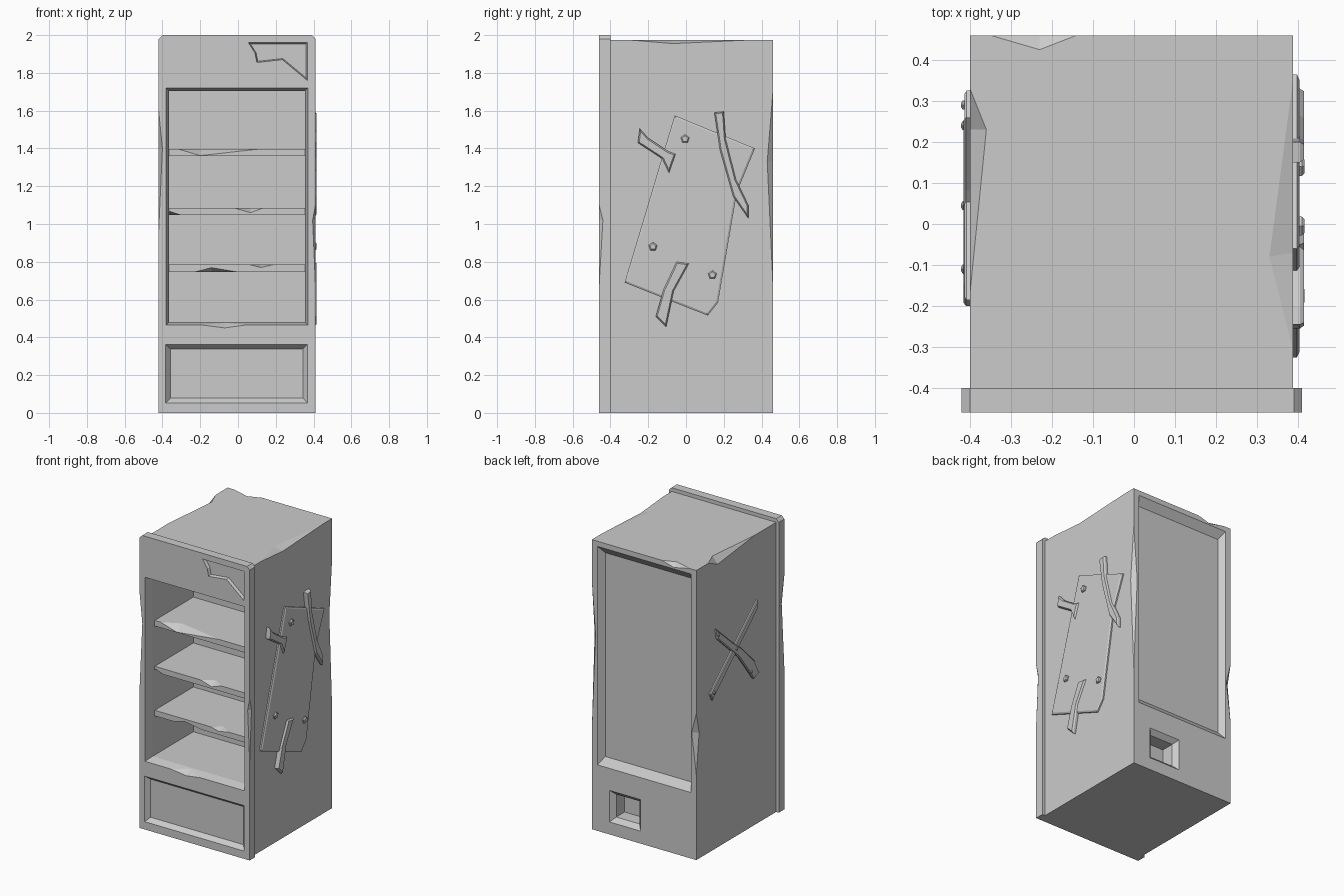
import bpy, bmesh
from math import cos, sin, tau
from mathutils import Vector

if "Cube" in bpy.data.objects:
    bpy.data.objects.remove(bpy.data.objects["Cube"])

metal = bpy.data.materials.new("plain_grey")
metal.use_nodes = True
GREY = (0.6, 0.6, 0.6, 1)
metal.diffuse_color = GREY
metal.node_tree.nodes["Principled BSDF"].inputs["Base Color"].default_value = GREY


def finish(name, bm):
    bmesh.ops.recalc_face_normals(bm, faces=bm.faces)
    me = bpy.data.meshes.new(name)
    bm.to_mesh(me)
    bm.free()
    me.materials.append(metal)
    ob = bpy.data.objects.new(name, me)
    bpy.context.collection.objects.link(ob)
    return ob


def hull(name, points):
    bm = bmesh.new()
    for p in points:
        bm.verts.new(p)
    bmesh.ops.convex_hull(bm, input=bm.verts)
    bmesh.ops.dissolve_limit(bm, angle_limit=0.002, verts=bm.verts, edges=bm.edges)
    return finish(name, bm)


def rect(x0, x1, z0, z1, y, dx=0, dz=0):
    return [(x, y, z) for x in (x0 + dx, x1 - dx) for z in (z0 + dz, z1 - dz)]


def box(name, x0, x1, y0, y1, z0, z1):
    return hull(name, rect(x0, x1, z0, z1, y0) + rect(x0, x1, z0, z1, y1))


def plate(name, points, direction, height, rim=0.006):
    """Flat outline pushed along a direction, with a slightly sloped rim."""
    bm = bmesh.new()
    face = bm.faces.new([bm.verts.new(p) for p in points])
    face.normal_update()
    up = Vector(direction)
    if face.normal.dot(up) < 0:
        face.normal_flip()
    ext = bmesh.ops.extrude_face_region(bm, geom=[face], use_keep_orig=True)["geom"]
    cap = [g for g in ext if isinstance(g, bmesh.types.BMFace)][0]
    bmesh.ops.translate(bm, verts=cap.verts, vec=up * height * 0.6)
    bm.normal_update()
    bmesh.ops.inset_region(bm, faces=[cap], thickness=rim, use_even_offset=True)
    bmesh.ops.translate(bm, verts=cap.verts, vec=up * height * 0.4)
    return finish(name, bm)


def cut(target, cutter):
    cutter.hide_render = True
    cutter.hide_set(True)
    mod = target.modifiers.new("cut", "BOOLEAN")
    mod.operation = "DIFFERENCE"
    mod.solver = "EXACT"
    mod.object = cutter


def dent(target, a, b, p, q):
    """Chip the edge a-b, reaching p on one face and q on the other."""
    a, b, p, q = map(Vector, (a, b, p, q))
    outside = (a + b) - (p + q) / 2
    cut(target, hull("dent_cutter", (a, b, p, q, outside)))


# Cabinet body and front frame
L, R, BACK, TOP = -0.40, 0.388, 0.46, 1.975
body = box("cabinet_body", L, R, -0.40, BACK, 0, TOP)
outline = [(-0.42, 0), (0.41, 0), (0.41, 1.98), (0.39, 2), (-0.40, 2), (-0.42, 1.98)]
frame = hull("front_frame", [(x, y, z) for x, z in outline for y in (-0.46, -0.40)])

# Display opening with a sloped rim
window = (-0.365, 0.355, 0.48, 1.705)
rim = hull("rim_cutter", rect(*window, -0.52, -0.03, -0.03) + rect(*window, -0.40))
cavity = box("cavity_cutter", -0.365, 0.355, -0.44, 0.04, 0.48, 1.705)
cut(frame, rim)
cut(frame, cavity)
cut(body, cavity)

# Recessed lower panel and broken sign recess
low = (-0.383, 0.368, 0.053, 0.363)
cut(frame, hull("lower_panel_cutter",
                rect(*low, -0.49, -0.025, -0.025) + rect(*low, -0.43, 0.025, 0.025)))
sign = [(0.055, 1.96), (0.367, 1.96), (0.367, 1.76), (0.235, 1.87), (0.10, 1.855), (0.09, 1.905)]
cut(frame, plate("sign_cutter", [(x, -0.48, z) for x, z in sign], (0, 1, 0), 0.04))

# Recessed back panel and socket
panel = (-0.36, 0.345, 0.45, 1.94)
cut(body, hull("back_panel_cutter",
               rect(*panel, 0.50, -0.03, -0.05) + rect(*panel, 0.42, 0.03, 0.05)))
socket = (0.02, 0.255, 0.085, 0.30)
cut(body, hull("socket_cutter",
               rect(*socket, 0.49, -0.03, -0.03) + rect(*socket, 0.43, 0.03, 0.03)))
cut(body, box("socket_hole_cutter", 0.05, 0.225, 0.34, 0.44, 0.115, 0.27))

# Shelves
SY = -0.376
shelves = [box("shelf", -0.365, 0.355, SY, 0.04, z - 0.038, z) for z in (1.398, 1.085, 0.785)]


def shelf_dent(shelf, z, x0, xm, x1, drop, depth):
    dent(shelf, (x0, SY, z), (x1, SY, z), (xm, SY + depth, z), (xm, SY, z - drop))


shelf_dent(shelves[0], 1.398, -0.32, -0.20, 0.12, 0.036, 0.06)
shelf_dent(shelves[1], 1.085, -0.02, 0.065, 0.135, 0.025, 0.05)
shelf_dent(shelves[1], 1.047, -0.39, -0.36, -0.30, -0.02, 0.05)
shelf_dent(shelves[2], 0.785, 0.06, 0.12, 0.19, 0.015, 0.05)
shelf_dent(shelves[2], 0.747, -0.225, -0.14, -0.01, -0.022, 0.05)

# Chipped edges of the frame
dent(frame, (0.41, -0.46, 1.10), (0.41, -0.46, 0.67), (0.395, -0.46, 1.02), (0.41, -0.44, 1.02))
dent(frame, (-0.42, -0.46, 1.6), (-0.42, -0.46, 0.96), (-0.40, -0.46, 1.4), (-0.42, -0.41, 1.4))
dent(frame, (-0.19, -0.46, 0.465), (0.04, -0.46, 0.465), (-0.07, -0.46, 0.45), (-0.07, -0.41, 0.4775))

# Chipped edges of the body
dent(body, (R, 0.355, TOP), (R, -0.31, TOP), (0.33, -0.08, TOP), (R, -0.07, 1.955))
dent(body, (L, 0.33, TOP), (L, -0.17, TOP), (-0.36, 0.23, TOP), (L, 0.23, 1.93))
dent(body, (-0.35, BACK, TOP), (-0.14, BACK, TOP), (-0.23, 0.425, TOP), (-0.23, BACK, 1.95))
dent(body, (R, BACK, 1.70), (R, BACK, 0.68), (R, 0.43, 1.33), (0.36, BACK, 1.33))
dent(body, (L, BACK, 1.0), (L, BACK, 0.58), (L, 0.43, 0.86), (-0.365, BACK, 0.86))


def side_plate(name, side, outline, lift, height, rim=0.006):
    x = R if side > 0 else L
    return plate(name, [(x + side * lift, y, z) for y, z in outline], (side, 0, 0), height, rim)


def bolt(side, y, z, radius, lift, height):
    ring = [(y + radius * sin(i * tau / 5), z + radius * cos(i * tau / 5)) for i in range(5)]
    side_plate("bolt", side, ring, lift, height)


# Patch, tape strips and bolts on the +x side
side_plate("patch_panel", 1, [(-0.06, 1.575), (0.365, 1.40), (0.27, 1.17), (0.17, 0.585),
                              (0.115, 0.515), (-0.325, 0.69)], 0, 0.015, 0.01)
strips = [
    [(-0.245, 1.505), (-0.20, 1.455), (-0.095, 1.385), (-0.055, 1.37), (-0.09, 1.27),
     (-0.125, 1.345), (-0.255, 1.43)],
    [(0.15, 1.59), (0.20, 1.595), (0.21, 1.45), (0.265, 1.235), (0.33, 1.10), (0.33, 1.03),
     (0.25, 1.145), (0.18, 1.39)],
    [(-0.05, 0.80), (0.015, 0.79), (-0.065, 0.645), (-0.105, 0.455), (-0.16, 0.51), (-0.12, 0.65)],
]
for s in strips:
    side_plate("tape_strip", 1, s, 0, 0.027, 0.007)
for y, z in ((-0.005, 1.45), (-0.175, 0.88), (0.14, 0.73)):
    bolt(1, y, z, 0.024, 0.012, 0.016)

# Crossed boards on the -x side
side_plate("long_board", -1, [(-0.185, 1.53), (-0.185, 1.47), (0.30, 1.03), (0.325, 1.08)], 0, 0.013)
side_plate("short_board", -1, [(0.26, 1.50), (0.08, 1.34), (-0.01, 1.27), (-0.15, 1.13),
                               (-0.20, 1.03), (-0.14, 1.01), (0.02, 1.22), (0.25, 1.43)], 0, 0.016)
for y, z in ((0.24, 1.455), (0.045, 1.285), (-0.11, 1.07), (0.29, 1.08)):
    bolt(-1, y, z, 0.012, 0.01, 0.012)
